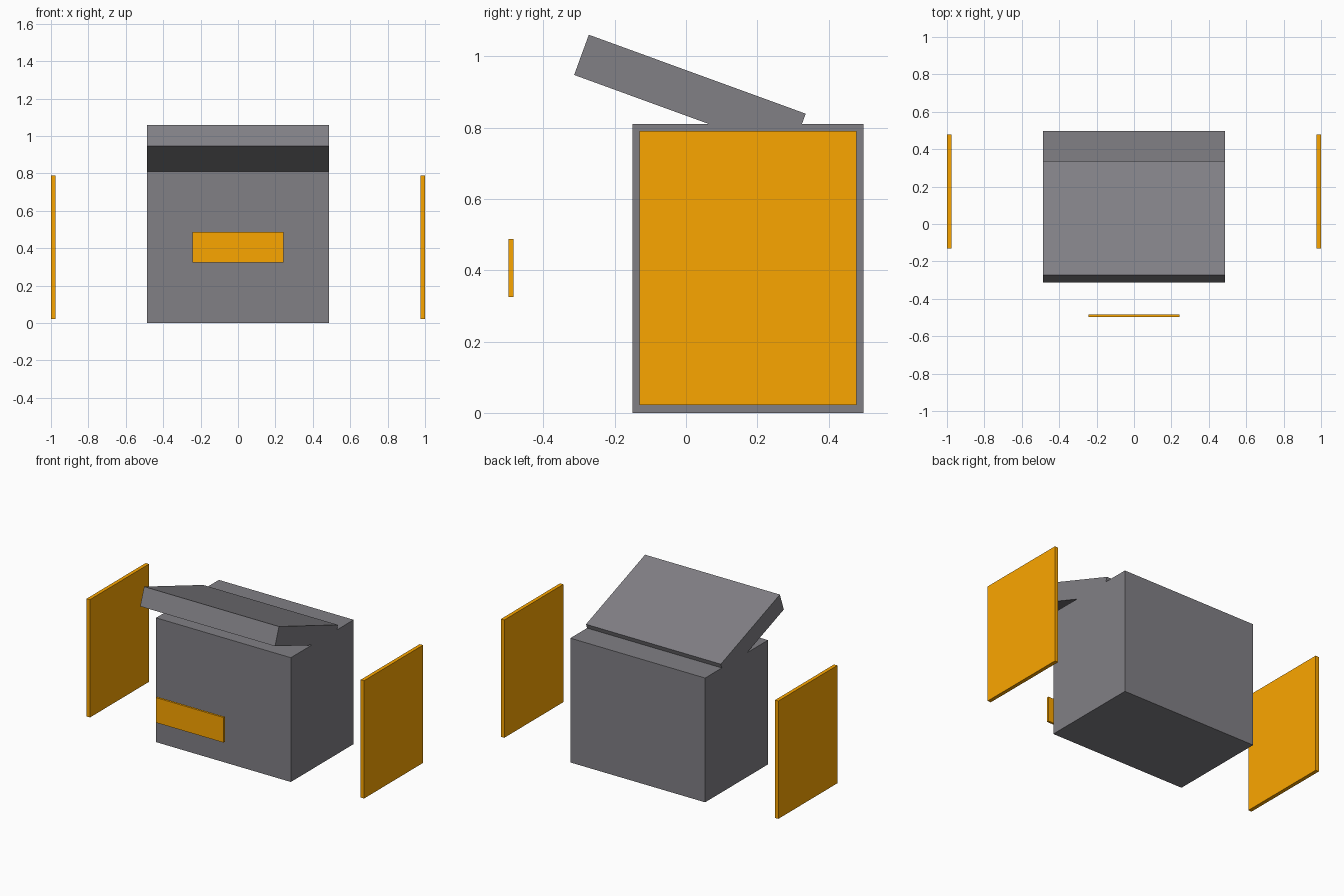
import bpy
import math

if "Cube" in bpy.data.objects:
    bpy.data.objects.remove(bpy.data.objects["Cube"])


def colour(name, rgb):
    mat = bpy.data.materials.new(name)
    mat.diffuse_color = (*rgb, 1.0)
    mat.use_nodes = True
    mat.node_tree.nodes["Principled BSDF"].inputs["Base Color"].default_value = mat.diffuse_color
    return mat


orange = colour("orange", (0.97, 0.38, 0.0))
dark_grey = colour("dark_grey", (0.22, 0.215, 0.235))


def box(name, center, size, material, tilt=0.0):
    """Add a box with its size applied, optionally tilted about x."""
    bpy.ops.mesh.primitive_cube_add(size=1, location=center)
    obj = bpy.context.object
    obj.name = name
    obj.scale = size
    bpy.ops.object.transform_apply(location=False, rotation=False, scale=True)
    obj.rotation_euler.x = tilt
    obj.data.materials.append(material)
    return obj


# Main body
box("body", (0, 0.1735, 0.405), (0.972, 0.647, 0.81), dark_grey)

# Open lid, sloping down to the back and sunk into the body top
box("lid", (0, 0.011, 0.893), (0.972, 0.647, 0.12), dark_grey, tilt=math.radians(-20))

# Side panels, set apart from the body
for side, name in ((-1, "left_panel"), (1, "right_panel")):
    box(name, (side * 0.988, 0.1735, 0.406), (0.024, 0.608, 0.768), orange)

# Front plate
box("front_plate", (0, -0.49, 0.406), (0.488, 0.014, 0.163), orange)
